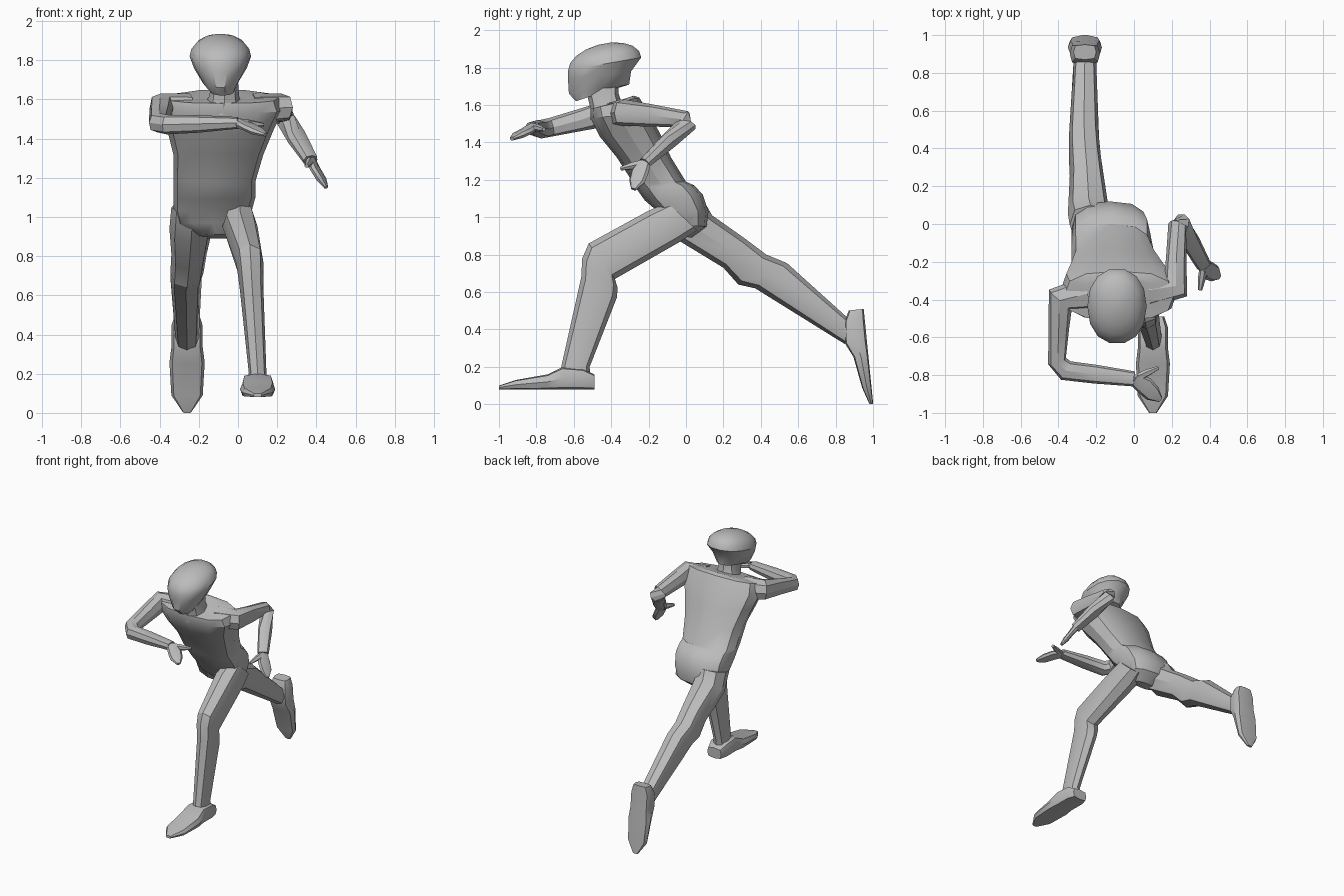
import bpy, bmesh
from math import sin, cos, pi, radians, copysign
from mathutils import Vector

if "Cube" in bpy.data.objects:
    bpy.data.objects.remove(bpy.data.objects["Cube"], do_unlink=True)

GREY = (.5, .5, .5, 1)
material = bpy.data.materials.new("plain grey")
material.use_nodes = True
material.diffuse_color = GREY
material.node_tree.nodes["Principled BSDF"].inputs["Base Color"].default_value = GREY


def rounded(value, boxy):
    return copysign(abs(value) ** boxy, value)


def skin(name, rings, sides=8, boxy=.8):
    """Join rings of (centre, half axis, other half axis) into a closed body."""
    bm = bmesh.new()
    loops = []
    for centre, across, along in rings:
        loop = []
        for step in range(sides):
            angle = 2 * pi * step / sides
            loop.append(bm.verts.new(centre + across * rounded(cos(angle), boxy)
                                     + along * rounded(sin(angle), boxy)))
        loops.append(loop)
    for lower, upper in zip(loops, loops[1:]):
        for i in range(sides):
            j = (i + 1) % sides
            bm.faces.new((lower[i], lower[j], upper[j], upper[i]))
    bm.faces.new(loops[0])
    bm.faces.new(loops[-1])
    bmesh.ops.recalc_face_normals(bm, faces=bm.faces)
    mesh = bpy.data.meshes.new(name)
    bm.to_mesh(mesh)
    bm.free()
    mesh.materials.append(material)
    part = bpy.data.objects.new(name, mesh)
    bpy.context.collection.objects.link(part)
    bpy.ops.object.select_all(action='DESELECT')
    part.select_set(True)
    bpy.context.view_layer.objects.active = part
    bpy.ops.object.shade_smooth_by_angle(angle=radians(32))


def ring(front, back, middle, half):
    """Section through front and back points (y, z), with its x middle and half width."""
    front, back = Vector((middle, *front)), Vector((middle, *back))
    return (front + back) / 2, Vector((half, 0, 0)), (back - front) / 2


def tube(name, points, widths, heights, spread, sides=8):
    """Sweep sections along points; widths lie along the spread direction."""
    rings = []
    for i, point in enumerate(points):
        before, after = points[max(i - 1, 0)], points[min(i + 1, len(points) - 1)]
        heading = ((point - before).normalized() + (after - point).normalized()).normalized()
        across = (spread - heading * spread.dot(heading)).normalized()
        rings.append((point, across * widths[i], heading.cross(across) * heights[i]))
    skin(name, rings, sides)


def arm(side, chest, shoulder, elbow, wrist, tips, thumb):
    chest, shoulder, elbow, wrist, tips, thumb = map(
        Vector, (chest, shoulder, elbow, wrist, tips, thumb))
    # Sleeve and forearm, with the elbow cut by two rings
    points = [chest, shoulder, shoulder.lerp(elbow, .4), elbow.lerp(shoulder, .12),
              elbow.lerp(wrist, .12), elbow.lerp(wrist, .5), wrist]
    tube(f"{side}_arm", points, (.08, .07, .06, .05, .05, .045, .03),
         (.09, .08, .055, .05, .055, .05, .04), Vector((0, 0, 1)))
    # Flat hand spreading towards the thumb
    spread = thumb - wrist
    palm = [wrist, wrist.lerp(tips, .35) + spread * .05, wrist.lerp(tips, .7), tips]
    tube(f"{side}_hand", palm, (.035, .05, .045, .015), (.025, .02, .02, .01), spread)
    tube(f"{side}_thumb", [wrist, wrist.lerp(thumb, .5), thumb],
         (.02, .02, .01), (.02, .02, .01), tips - wrist, sides=6)


def foot(name, heel, heading, up):
    """Flat-soled shoe with a pointed toe."""
    heel, heading, up = Vector(heel), Vector(heading).normalized(), Vector(up).normalized()
    side = heading.cross(up)
    rings = []
    for reach, half, height in ((0, .06, .08), (.06, .08, .11), (.17, .08, .12),
                                (.25, .09, .08), (.42, .08, .05), (.51, .02, .02)):
        top = up * height / 2
        rings.append((heel + heading * reach + top, side * half, top))
    skin(name, rings, boxy=.5)


# Head: narrow jaw, overhanging crease, then a dome of shrinking rings
crease = ring(front=(-.635, 1.785), back=(-.235, 1.855), middle=-.09, half=.157)
head = [ring(front=(-.59, 1.62), back=(-.47, 1.66), middle=-.08, half=.06),
        ring(front=(-.63, 1.66), back=(-.3, 1.71), middle=-.09, half=.09),
        ring(front=(-.635, 1.74), back=(-.29, 1.78), middle=-.09, half=.135),
        crease]
for degrees in (20, 40, 60, 80):
    lift, shrink = sin(radians(degrees)), cos(radians(degrees))
    head.append((crease[0] + Vector((0, 0, .11)) * lift,
                 crease[1] * shrink, crease[2] * shrink))
skin("head", head, sides=14, boxy=.92)

skin("neck", [
    ring(front=(-.51, 1.52), back=(-.34, 1.6), middle=-.08, half=.1),
    ring(front=(-.51, 1.58), back=(-.36, 1.66), middle=-.07, half=.075),
    ring(front=(-.53, 1.66), back=(-.36, 1.73), middle=-.07, half=.07)])

# Torso leaning forward, with a ledge at the lower back
skin("torso", [
    ring(front=(-.07, .91), back=(.03, .89), middle=-.11, half=.09),
    ring(front=(-.12, .97), back=(.11, .95), middle=-.13, half=.18),
    ring(front=(-.15, 1.03), back=(.12, 1.03), middle=-.13, half=.2),
    ring(front=(-.22, 1.09), back=(.09, 1.12), middle=-.12, half=.21),
    ring(front=(-.27, 1.16), back=(.045, 1.17), middle=-.12, half=.21),
    ring(front=(-.28, 1.18), back=(0, 1.19), middle=-.12, half=.21),
    ring(front=(-.37, 1.32), back=(-.08, 1.32), middle=-.1, half=.23),
    ring(front=(-.46, 1.43), back=(-.14, 1.45), middle=-.09, half=.27),
    ring(front=(-.51, 1.53), back=(-.2, 1.56), middle=-.08, half=.31),
    ring(front=(-.51, 1.58), back=(-.25, 1.64), middle=-.08, half=.29),
    ring(front=(-.46, 1.59), back=(-.28, 1.65), middle=-.08, half=.2)],
    sides=12, boxy=.75)

# Forward leg: hip, thigh, knee, ankle
skin("left_leg", [
    ring(front=(-.1, 1.08), back=(.06, .93), middle=.01, half=.07),
    ring(front=(-.21, 1.03), back=(-.03, .87), middle=.01, half=.09),
    ring(front=(-.52, .86), back=(-.38, .67), middle=.06, half=.07),
    ring(front=(-.555, .78), back=(-.365, .62), middle=.065, half=.065),
    ring(front=(-.56, .68), back=(-.37, .57), middle=.07, half=.06),
    ring(front=(-.665, .21), back=(-.515, .2), middle=.1, half=.045),
    ring(front=(-.68, .11), back=(-.51, .1), middle=.1, half=.055)])
foot("left_foot", heel=(.1, -.49, .08), heading=(0, -1, 0), up=(0, 0, 1))

# Trailing leg: hip, thigh, knee, ankle
skin("right_leg", [
    ring(front=(-.11, 1.02), back=(.1, 1.08), middle=-.23, half=.11),
    ring(front=(-.03, .87), back=(.14, 1.01), middle=-.24, half=.11),
    ring(front=(.2, .73), back=(.31, .89), middle=-.25, half=.09),
    ring(front=(.28, .64), back=(.43, .8), middle=-.26, half=.085),
    ring(front=(.37, .62), back=(.54, .755), middle=-.265, half=.08),
    ring(front=(.82, .34), back=(.9, .43), middle=-.26, half=.06),
    ring(front=(.87, .31), back=(.95, .4), middle=-.26, half=.05)])
foot("right_foot", heel=(-.26, .95, .51), heading=(0, .1, -1), up=(0, -1, -.1))

# One arm crosses the chest, the other swings back
arm("right", chest=(-.25, -.37, 1.55), shoulder=(-.39, -.4, 1.56), elbow=(-.41, -.77, 1.47),
    wrist=(0, -.82, 1.48), tips=(.14, -.93, 1.42), thumb=(.13, -.76, 1.47))
arm("left", chest=(.08, -.35, 1.55), shoulder=(.22, -.33, 1.56), elbow=(.23, .03, 1.52),
    wrist=(.37, -.22, 1.29), tips=(.45, -.28, 1.15), thumb=(.35, -.35, 1.26))
